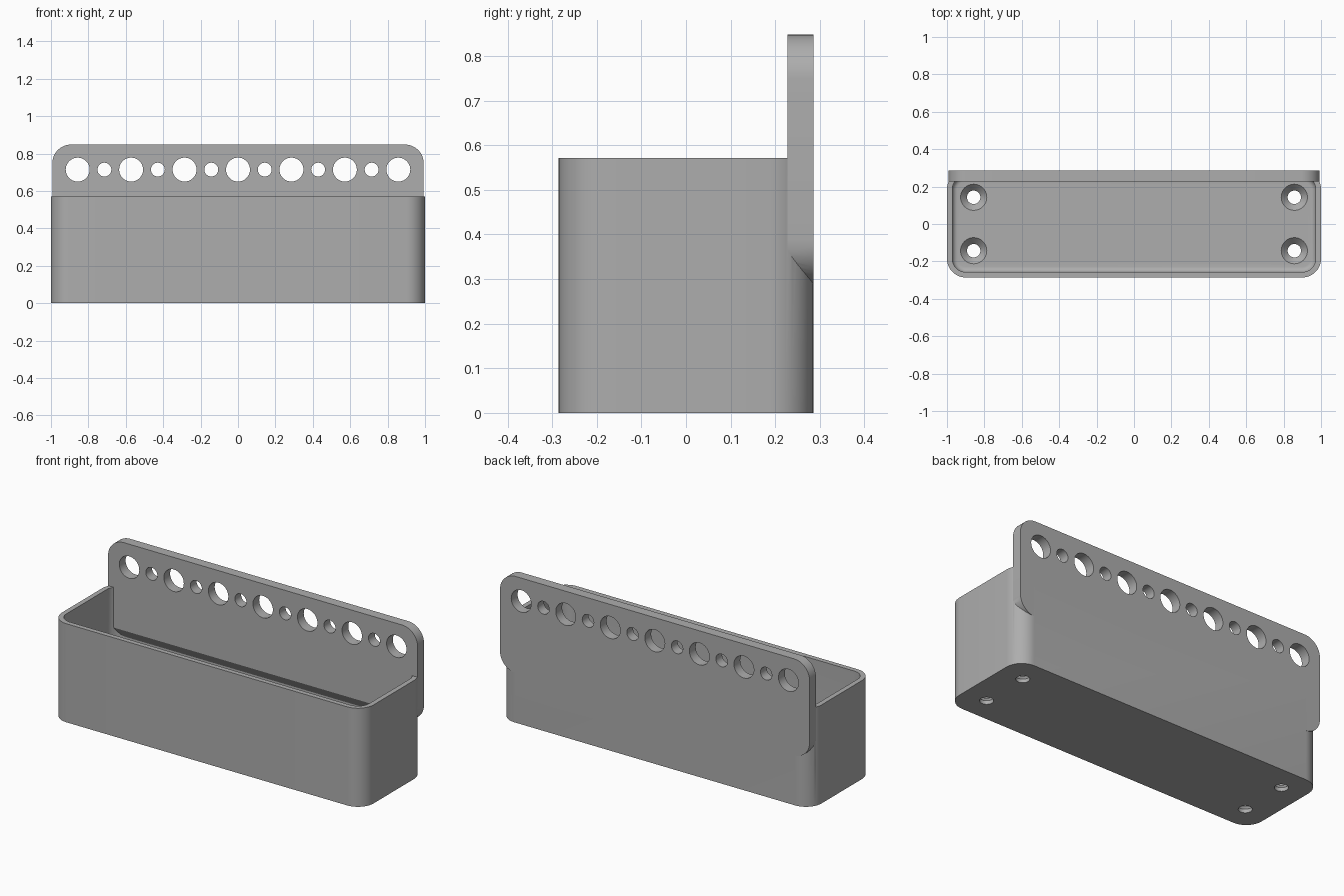
import bpy, bmesh
from math import sin, cos, pi, radians
from mathutils import Matrix

cube = bpy.data.objects.get("Cube")
if cube:
    bpy.data.objects.remove(cube, do_unlink=True)

UNIT = 2 / 14          # layout pitch of the holes
HALF_DEPTH = 2 * UNIT
BOX_HEIGHT = 4 * UNIT
WALL = 0.2 * UNIT
FLOOR = 0.4 * UNIT
PANEL_FRONT = 0.228
PANEL_BOTTOM = 0.288
PANEL_TOP = 0.848
RADIUS = 0.1

grey = bpy.data.materials.new("mid grey plastic")
grey.use_nodes = True
grey.diffuse_color = (0.42, 0.42, 0.42, 1)
grey.node_tree.nodes["Principled BSDF"].inputs["Base Color"].default_value = grey.diffuse_color


def rounded_rect(half_w, half_h, r, steps=12):
    """Counter-clockwise outline of a rounded rectangle."""
    points = []
    for corner, (sx, sy) in enumerate([(1, 1), (-1, 1), (-1, -1), (1, -1)]):
        for i in range(steps + 1):
            a = (corner + i / steps) * pi / 2
            points.append((sx * (half_w - r) + r * cos(a), sy * (half_h - r) + r * sin(a)))
    return points


def circle(r, steps=40):
    return [(r * cos(2 * pi * i / steps), r * sin(2 * pi * i / steps)) for i in range(steps)]


def add_loft(bm, layers, place=Matrix()):
    """Skin a closed solid through (outline, height) layers."""
    rings = [[bm.verts.new(place @ Matrix.Translation((x, y, z)).translation) for x, y in outline]
             for outline, z in layers]
    for low, high in zip(rings, rings[1:]):
        n = len(low)
        for i in range(n):
            j = (i + 1) % n
            bm.faces.new((low[i], low[j], high[j], high[i]))
    bm.faces.new(rings[0][::-1])
    bm.faces.new(rings[-1])


def make_object(name, bm):
    bmesh.ops.recalc_face_normals(bm, faces=bm.faces)
    mesh = bpy.data.meshes.new(name)
    bm.to_mesh(mesh)
    bm.free()
    obj = bpy.data.objects.new(name, mesh)
    mesh.materials.append(grey)
    bpy.context.collection.objects.link(obj)
    return obj


def combine(target, tool, operation):
    """Apply a boolean and discard the tool."""
    tool.hide_render = True
    mod = target.modifiers.new(operation, "BOOLEAN")
    mod.operation, mod.solver, mod.object = operation, "EXACT", tool
    bpy.ops.object.select_all(action="DESELECT")
    bpy.context.view_layer.objects.active = target
    target.select_set(True)
    bpy.ops.object.modifier_apply(modifier=mod.name)
    bpy.data.objects.remove(tool, do_unlink=True)


# Outer box with rounded vertical corners
bm = bmesh.new()
outline = rounded_rect(1, HALF_DEPTH, RADIUS)
add_loft(bm, [(outline, 0), (outline, BOX_HEIGHT)])
tray = make_object("storage_box", bm)

# Cavity with a fillet around the floor
bm = bmesh.new()
layers = []
fillet = WALL
for i in range(7):
    a = i / 6 * pi / 2
    inset = WALL + fillet * (1 - sin(a))
    layers.append((rounded_rect(1 - inset, HALF_DEPTH - inset, RADIUS - inset),
                   FLOOR + fillet * (1 - cos(a))))
layers.append((layers[-1][0], 1))
add_loft(bm, layers)
combine(tray, make_object("cavity_cutter", bm), "DIFFERENCE")

# Upright rounded mounting panel
upright = Matrix.Rotation(radians(90), 4, "X")
bm = bmesh.new()
outline = rounded_rect(0.993, (PANEL_TOP - PANEL_BOTTOM) / 2, RADIUS)
add_loft(bm, [(outline, -HALF_DEPTH), (outline, -PANEL_FRONT)],
         Matrix.Translation((0, 0, (PANEL_TOP + PANEL_BOTTOM) / 2)) @ upright)
panel = make_object("mounting_panel", bm)

# Sloping underside where the panel blends into the back wall
bm = bmesh.new()
inner_back = HALF_DEPTH - WALL
wedge = [(PANEL_FRONT - 0.02, PANEL_BOTTOM - 0.02), (inner_back, PANEL_BOTTOM - 0.02),
         (inner_back, PANEL_BOTTOM), (PANEL_FRONT, PANEL_BOTTOM + 0.05),
         (PANEL_FRONT - 0.02, PANEL_BOTTOM + 0.05)]
along_x = Matrix(((0, 0, 1, 0), (1, 0, 0, 0), (0, 1, 0, 0), (0, 0, 0, 1)))
add_loft(bm, [(wedge, WALL - 1), (wedge, 1 - WALL)], along_x)
combine(panel, make_object("slope_cutter", bm), "DIFFERENCE")
combine(tray, panel, "UNION")

# Row of alternating large and small holes through the panel
bm = bmesh.new()
for i in range(-6, 7):
    hole = circle(0.064 if i % 2 == 0 else 0.037)
    add_loft(bm, [(hole, -0.4), (hole, -0.1)],
             Matrix.Translation((i * UNIT, 0, 5 * UNIT)) @ upright)

# Countersunk screw holes in the floor
for sx in (-1, 1):
    for sy in (-1, 1):
        add_loft(bm, [(circle(0.036), -0.1), (circle(0.036), FLOOR - 0.036),
                      (circle(0.07), FLOOR), (circle(0.07), FLOOR + 0.02)],
                 Matrix.Translation((sx * 6 * UNIT, sy * UNIT, 0)))
combine(tray, make_object("hole_cutter", bm), "DIFFERENCE")

bpy.ops.object.select_all(action="DESELECT")
tray.select_set(True)
bpy.context.view_layer.objects.active = tray
bpy.ops.object.shade_smooth_by_angle(angle=radians(30))
